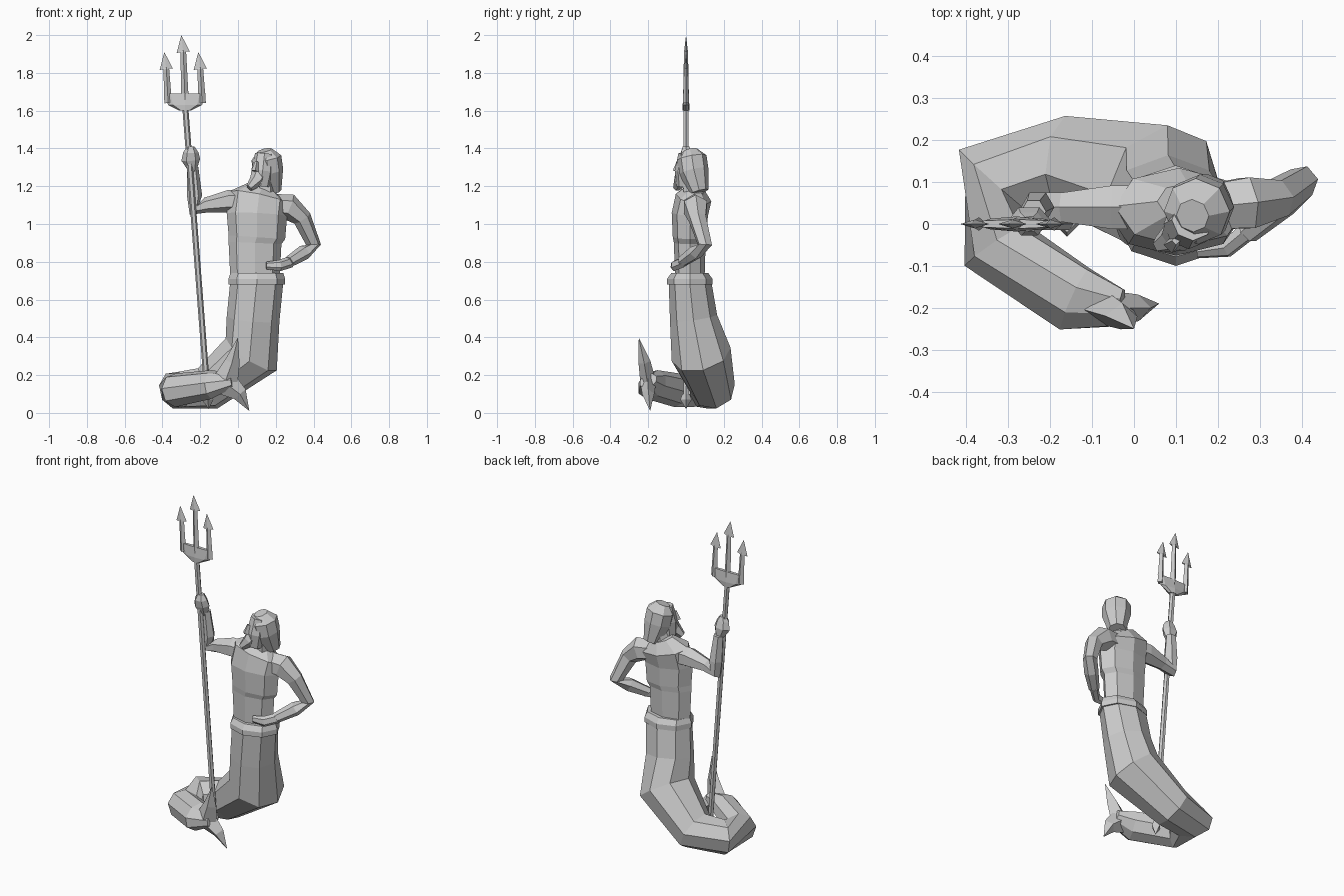
import bpy
import bmesh
from math import sin, cos, tau
from mathutils import Vector

cube = bpy.data.objects.get("Cube")
if cube:
    bpy.data.objects.remove(cube)

stone = bpy.data.materials.new("stone grey")
stone.use_nodes = True
stone.diffuse_color = (.6, .6, .6, 1)
shader = stone.node_tree.nodes["Principled BSDF"]
shader.inputs["Base Color"].default_value = stone.diffuse_color


def frames(centres):
    """Yield tangent-aligned side and depth directions along a path."""
    depth = Vector((0, 1, 0))
    last = len(centres) - 1
    for index in range(len(centres)):
        ahead = centres[min(index + 1, last)]
        behind = centres[max(index - 1, 0)]
        tangent = (ahead - behind).normalized()
        depth = (depth - tangent * depth.dot(tangent)).normalized()
        yield tangent.cross(depth), depth


def tube(name, path, sides=6, flats=None):
    """Skin a faceted tube along (x, y, z, radius); flats scale the depth of each ring."""
    flats = flats or [1] * len(path)
    centres = [Vector(point[:-1]) for point in path]
    radii = [point[-1] for point in path]
    angles = [tau * step / sides for step in range(sides)]
    bm = bmesh.new()
    rings = []
    for centre, radius, flat, (side, depth) in zip(centres, radii, flats, frames(centres)):
        rings.append([
            bm.verts.new(centre + radius * (side * cos(angle) + depth * sin(angle) * flat))
            for angle in angles])
    for lower, upper in zip(rings, rings[1:]):
        for step in range(sides):
            bm.faces.new((lower[step - 1], lower[step], upper[step], upper[step - 1]))
    bm.faces.new(rings[0])
    bm.faces.new(rings[-1])
    # Pointed ends collapse to a single vertex
    bmesh.ops.remove_doubles(bm, verts=bm.verts, dist=.0005)
    bmesh.ops.recalc_face_normals(bm, faces=bm.faces)
    mesh = bpy.data.meshes.new(name)
    bm.to_mesh(mesh)
    bm.free()
    mesh.materials.append(stone)
    bpy.context.collection.objects.link(bpy.data.objects.new(name, mesh))


# Torso with a chest ledge, belt and neck
tube("torso", [
    (.09, .02, .7, .13),
    (.09, .02, .9, .14),
    (.1, .02, .93, .15),
    (.1, .02, 1.05, .16),
    (.11, .04, 1.14, .16),
    (.13, .05, 1.19, .08),
], sides=8, flats=[.6] * 6)
tube("belt", [(.1, .02, .68, .15), (.1, .02, .71, .15), (.1, .02, .74, .14)],
     sides=8, flats=[.8, .8, .7])
tube("neck", [(.14, .04, 1.15, .06), (.15, .03, 1.25, .05)])

# Fish tail hanging from the waist, then curling round to the front
tube("tail", [
    (.1, .02, .7, .14),
    (.08, .04, .5, .14),
    (.07, .08, .31, .16),
    (-.16, .14, .13, .12),
    (-.33, .1, .12, .1),
    (-.33, -.05, .12, .09),
    (-.14, -.18, .15, .09),
    (-.03, -.2, .17, .05),
], sides=8, flats=[.8, .9, 1, 1, 1.2, 1, .8, .7])

# Tail fin with two pointed lobes
for lobe, middle, tip in (
        ("fin_upper", (-.03, -.22, .27, .04), (0, -.25, .4, 0)),
        ("fin_lower", (.01, -.2, .1, .04), (.06, -.19, .01, 0))):
    tube(lobe, [(-.07, -.2, .16, .07), middle, tip], sides=4, flats=[.6, .8, 1])

# Head turned to its right, with long hair and a pointed beard
tube("face", [(.12, 0, 1.2, .05), (.13, 0, 1.28, .06), (.14, .01, 1.37, .05)], sides=8)
tube("hair", [
    (.18, .07, 1.17, .05),
    (.16, .04, 1.28, .08),
    (.15, .03, 1.35, .08),
    (.14, .02, 1.39, .04),
], sides=8)
tube("beard", [(.12, 0, 1.28, .05), (.1, -.03, 1.23, .04), (.06, -.05, 1.19, .02)])
tube("nose", [(.1, -.04, 1.33, .01), (.09, -.05, 1.28, .02)], sides=4)

# Right arm reaching out, forearm raised, hand round the shaft
tube("right_arm", [
    (.06, .04, 1.12, .06),
    (-.05, .04, 1.12, .06),
    (-.17, .04, 1.1, .04),
    (-.23, .04, 1.08, .04),
    (-.23, .04, 1.15, .04),
    (-.24, .03, 1.3, .03),
])
tube("right_hand", [
    (-.24, .02, 1.28, .02),
    (-.25, .01, 1.34, .05),
    (-.25, 0, 1.38, .04),
    (-.25, 0, 1.41, .02),
], flats=[1, .7, .8, 1])

# Left arm bent with the hand on the hip
tube("left_arm", [
    (.17, .04, 1.1, .06),
    (.27, .05, 1.09, .07),
    (.34, .06, 1.03, .05),
    (.4, .1, .89, .04),
    (.35, .05, .85, .04),
    (.27, -.02, .8, .03),
])
tube("left_hand", [(.28, -.01, .8, .03), (.22, -.06, .78, .03), (.15, -.07, .78, .02)],
     flats=[.8, .7, .6])

# Trident shaft with a pointed butt
tube("shaft", [(-.16, 0, .08, .016), (-.28, 0, 1.63, .016)])
tube("shaft_butt", [(-.155, 0, .02, 0), (-.16, 0, .07, .03), (-.16, 0, .1, .02)], sides=4)

# Trident head: a flat yoke carrying three barbed prongs
tube("yoke", [(-.28, 0, 1.6, .03), (-.28, 0, 1.63, .09), (-.28, 0, 1.69, .11)],
     sides=8, flats=[.6, .2, .1])
for offset, label in ((-1, "right"), (0, "middle"), (1, "left")):
    foot = -.28 + offset * .09
    top = foot - .01
    barb = 1.92 - abs(offset) * .09
    tube("prong_" + label, [
        (foot, 0, 1.64, .02),
        (top, 0, barb, .015),
        (top, 0, barb - .01, .035),
        (top - .01, 0, barb + .08, 0),
    ], sides=4, flats=[.8, .7, .3, 1])
